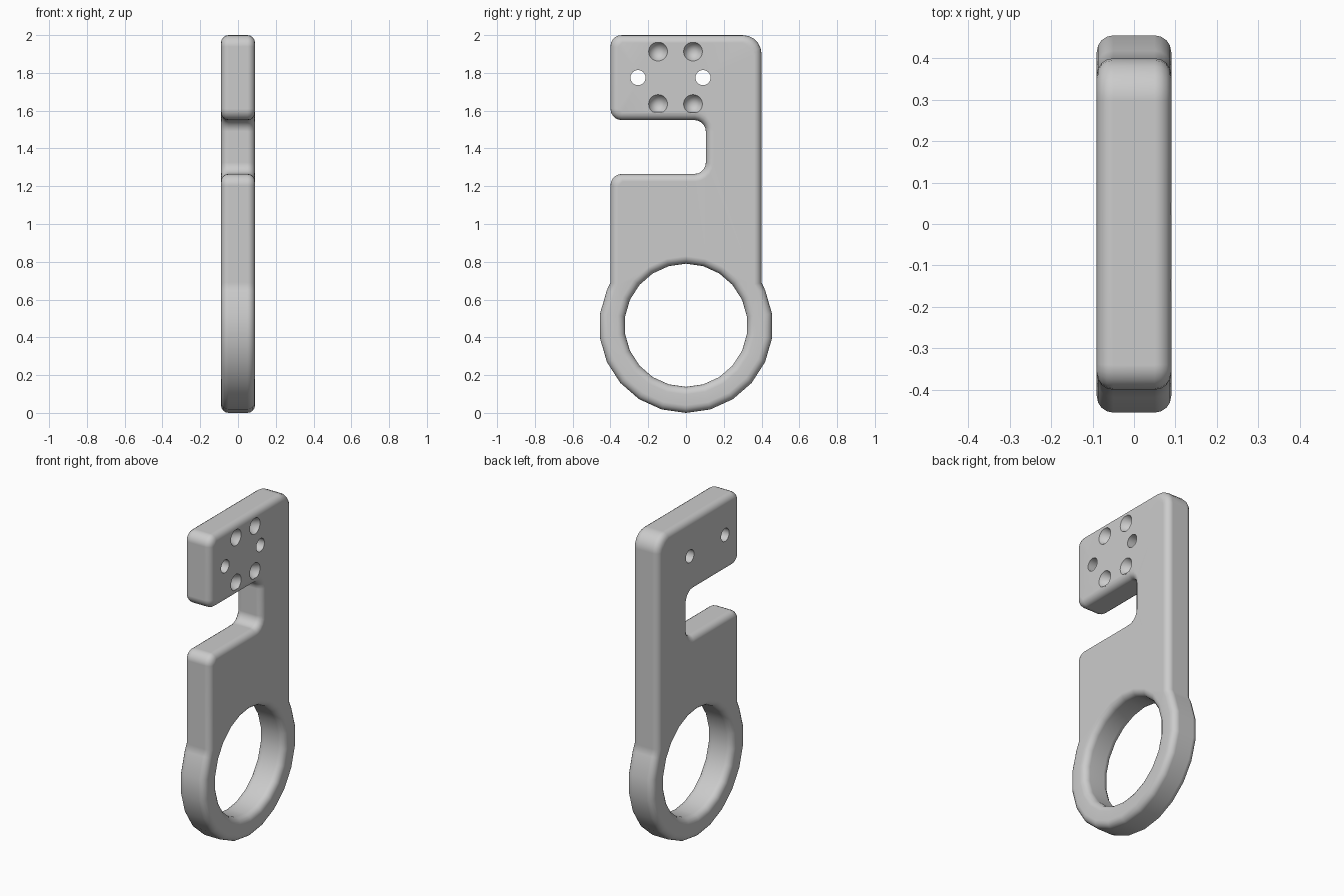
import bpy, bmesh
from math import sin, cos, tan, pi
from mathutils import Vector

if "Cube" in bpy.data.objects:
    bpy.data.objects.remove(bpy.data.objects["Cube"], do_unlink=True)

HALF, EDGE = 0.09, 0.04        # half thickness, edge rounding
RING_Z, SIDES = 0.46, 22
STEP = 2 * pi / SIDES


def circle(y, z, r, n):
    """Clockwise loop, so the solid lies on its left."""
    return [Vector((y + r * sin(2 * pi * i / n), z + r * cos(2 * pi * i / n))) for i in range(n)]


def fillet(before, corner, after, r, n=5):
    a, b = (before - corner).normalized(), (after - corner).normalized()
    centre = corner + (a + b) * r
    return [centre - (b * cos(t) + a * sin(t)) * r for t in (i * pi / 2 / n for i in range(n + 1))]


def inset(loop, d):
    """Move a loop into the solid with mitred corners."""
    out = []
    for i, p in enumerate(loop):
        e1 = (p - loop[i - 1]).normalized()
        e2 = (loop[(i + 1) % len(loop)] - p).normalized()
        n1, n2 = Vector((-e1.y, e1.x)), Vector((-e2.y, e2.x))
        out.append(p + (n1 + n2) * d / (1 + n1.dot(n2)))
    return out


# Outer outline: lower ring arc, then the notched plate
outline = [Vector((RING_Z * cos(a), RING_Z + RING_Z * sin(a)))
           for a in (-pi / 2 + k * STEP for k in range(-7, 8))]
corners = [(0.4, 0.69, 0), (0.4, 2, 0.1), (-0.4, 2, 0.06), (-0.4, 1.55, 0.06),
           (0.105, 1.55, 0.06), (0.105, 1.265, 0.06), (-0.4, 1.265, 0.06), (-0.4, 0.69, 0)]
pts = [Vector(c[:2]) for c in corners]
for i, c in enumerate(corners):
    if c[2]:
        outline += fillet(pts[i - 1], pts[i], pts[i + 1], c[2])
    else:
        outline.append(pts[i])

bm = bmesh.new()
cap_edges = {1: [], -1: []}


def add_row(loop, x):
    return [bm.verts.new((x, p.x, p.y)) for p in loop]


def join_rows(a, b):
    for i in range(len(a)):
        j = (i + 1) % len(a)
        bm.faces.new((a[i], a[j], b[j], b[i]))


def close_to_cap(row, side):
    for i in range(len(row)):
        v, w = row[i - 1], row[i]
        cap_edges[side].append(bm.edges.get((v, w)) or bm.edges.new((v, w)))


def wall(loop, sections):
    rows = [add_row(inset(loop, d) if d else loop, x) for x, d in sections]
    for a, b in zip(rows, rows[1:]):
        join_rows(a, b)
    close_to_cap(rows[0], -1)
    close_to_cap(rows[-1], 1)


# Rounded rims on the outline and the ring opening
quarter = [(HALF - EDGE + EDGE * sin(t), EDGE * (1 - cos(t)))
           for t in (i * pi / 8 for i in range(5))]
rounded = [(-x, d) for x, d in reversed(quarter)] + quarter
wall(outline, rounded)
wall(circle(0, RING_Z + 0.004, 0.326, SIDES), rounded)

# Two through holes
for y in (-0.254, 0.09):
    wall(circle(y, 1.775, 0.04, 24), [(-HALF, 0), (HALF, 0)])

# Four conical recesses on one side
for y in (-0.148, 0.037):
    for z in (1.635, 1.913):
        rim = add_row(circle(y, z, 0.05, 24), HALF)
        tip = bm.verts.new((HALF - 0.1, y, z))
        for i in range(len(rim)):
            bm.faces.new((rim[i - 1], rim[i], tip))
        close_to_cap(rim, 1)

# Flat side faces
for side, edges in cap_edges.items():
    bmesh.ops.triangle_fill(bm, edges=edges, use_beauty=True, normal=(side, 0, 0))
bmesh.ops.recalc_face_normals(bm, faces=bm.faces)

mesh = bpy.data.meshes.new("notched_ring_plate")
bm.to_mesh(mesh)
bm.free()
plate = bpy.data.objects.new("notched_ring_plate", mesh)
bpy.context.collection.objects.link(plate)

grey = bpy.data.materials.new("light_grey")
grey.use_nodes = True
colour = (0.6, 0.6, 0.6, 1)
grey.diffuse_color = colour
grey.node_tree.nodes["Principled BSDF"].inputs["Base Color"].default_value = colour
mesh.materials.append(grey)

bpy.ops.object.select_all(action="DESELECT")
plate.select_set(True)
bpy.context.view_layer.objects.active = plate
bpy.ops.object.shade_smooth_by_angle(angle=pi / 6)
weighted = plate.modifiers.new("flat_side_shading", "WEIGHTED_NORMAL")
weighted.weight = 100
weighted.keep_sharp = True
